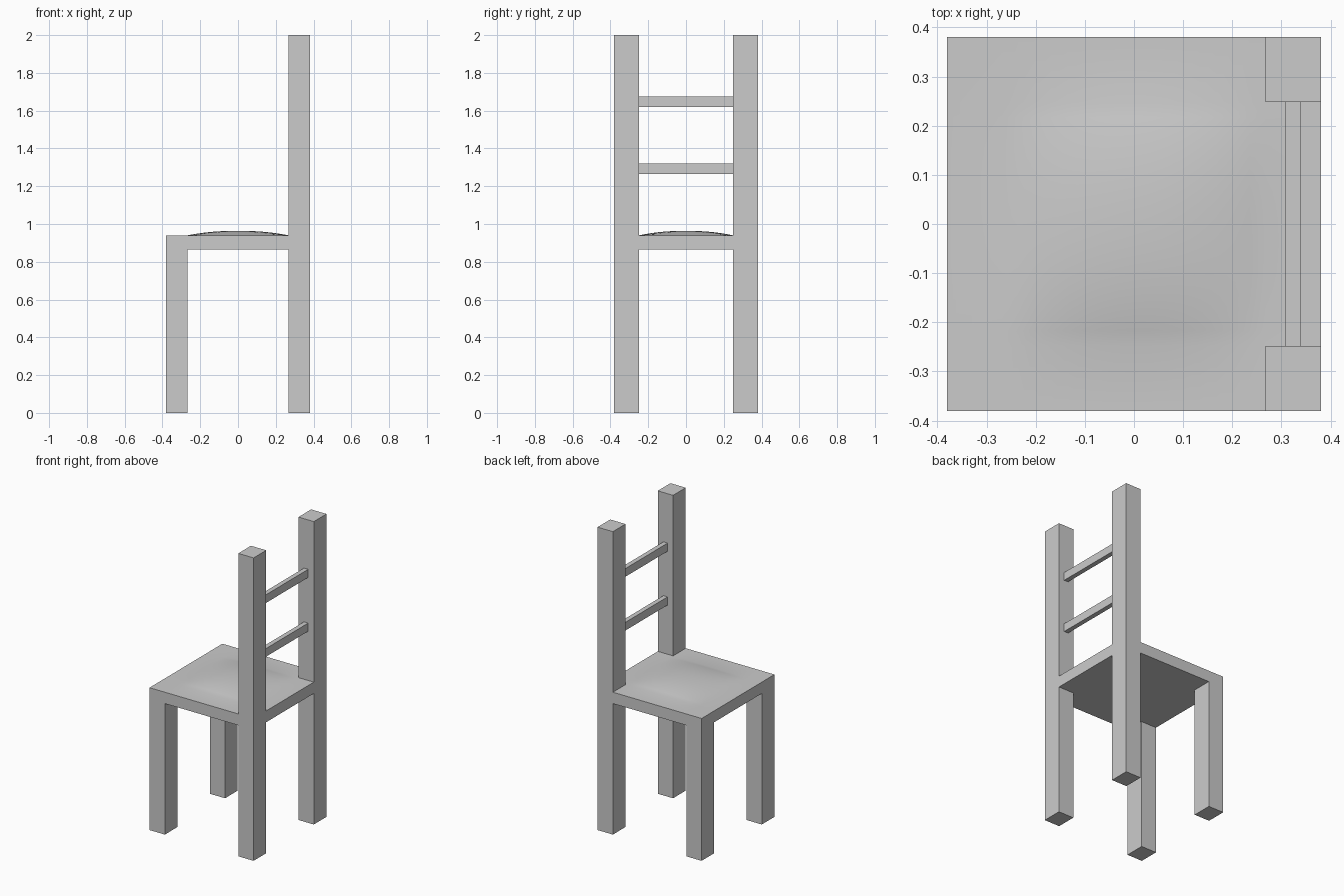
import bpy, bmesh

if "Cube" in bpy.data.objects:
    bpy.data.objects.remove(bpy.data.objects["Cube"])

HALF = 0.38            # half width of the chair
IX, IY = 0.268, 0.248  # inner faces of the legs
SEAT_LOW, SEAT_TOP = 0.865, 0.94
DOME = 0.024


def box(name, x, y, z):
    bm = bmesh.new()
    bmesh.ops.create_cube(bm, size=1)
    for v in bm.verts:
        for i, (lo, hi) in enumerate((x, y, z)):
            v.co[i] = hi if v.co[i] > 0 else lo
    return finish(name, bm)


def finish(name, bm):
    bmesh.ops.recalc_face_normals(bm, faces=bm.faces[:])
    me = bpy.data.meshes.new(name)
    bm.to_mesh(me)
    bm.free()
    ob = bpy.data.objects.new(name, me)
    bpy.context.collection.objects.link(ob)
    return ob


def dome(x, y):
    u, v = min(abs(x) / IX, 1), min(abs(y) / IY, 1)
    return SEAT_TOP + DOME * (1 - u ** 2.2) * (1 - v ** 2.2)


# Seat: domed top, notched around the back posts
n = 16
xs = [-HALF] + [IX * (2 * i / n - 1) for i in range(n + 1)] + [HALF]
ys = [-HALF] + [IY * (2 * i / n - 1) for i in range(n + 1)] + [HALF]
bm = bmesh.new()
grid = [[bm.verts.new((x, y, SEAT_LOW)) for y in ys] for x in xs]
last = n + 1
for i in range(n + 2):
    for j in range(n + 2):
        if i == last and j in (0, last):
            continue
        bm.faces.new((grid[i][j], grid[i + 1][j], grid[i + 1][j + 1], grid[i][j + 1]))
loose = [v for v in bm.verts if not v.link_faces]
bmesh.ops.delete(bm, geom=loose, context='VERTS')
top = bmesh.ops.extrude_face_region(bm, geom=bm.faces[:])["geom"]
for v in top:
    if isinstance(v, bmesh.types.BMVert):
        v.co.z = dome(v.co.x, v.co.y)
seat = finish("seat", bm)
bpy.context.view_layer.objects.active = seat
seat.select_set(True)
bpy.ops.object.shade_smooth_by_angle(angle=0.6)

# Front legs and tall back posts, one per side
for side, y in (("right", (-HALF, -IY)), ("left", (IY, HALF))):
    box("front_leg_" + side, (-HALF, -IX), y, (0, SEAT_LOW))
    box("back_post_" + side, (IX, HALF), y, (0, 2))

# Back rails
for name, z in (("lower_rail", 1.265), ("upper_rail", 1.62)):
    box(name, (0.308, 0.339), (-IY, IY), (z, z + 0.054))
